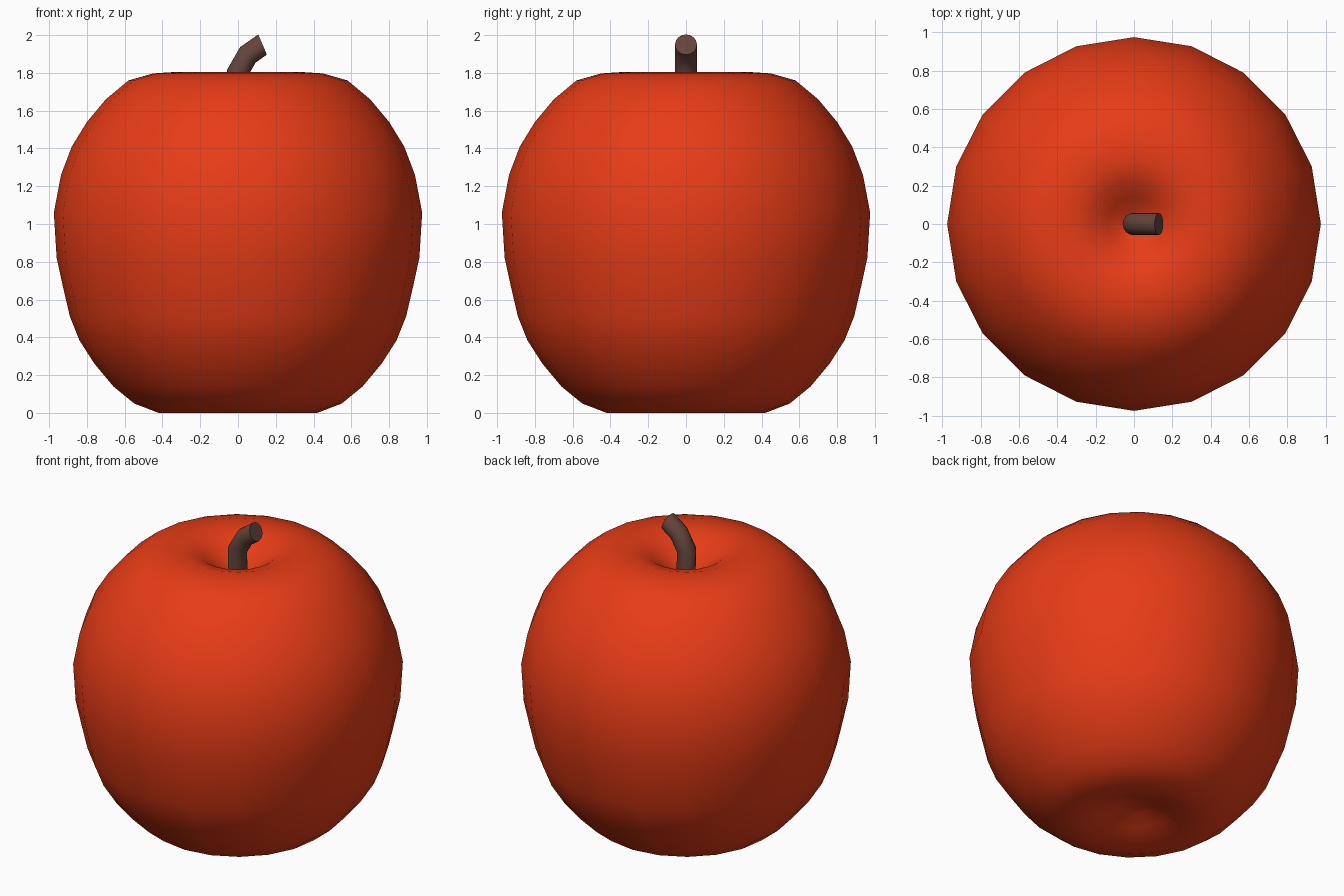
import bpy, bmesh
from math import sin, cos, pi, radians

if "Cube" in bpy.data.objects:
    bpy.data.objects.remove(bpy.data.objects["Cube"])


def finish(name, bm, color, angle):
    bmesh.ops.recalc_face_normals(bm, faces=bm.faces)
    mesh = bpy.data.meshes.new(name)
    bm.to_mesh(mesh)
    bm.free()
    obj = bpy.data.objects.new(name, mesh)
    bpy.context.collection.objects.link(obj)
    mat = bpy.data.materials.new(name + "_colour")
    mat.diffuse_color = (*color, 1)
    mat.use_nodes = True
    mat.node_tree.nodes["Principled BSDF"].inputs["Base Color"].default_value = mat.diffuse_color
    mesh.materials.append(mat)
    bpy.ops.object.select_all(action='DESELECT')
    obj.select_set(True)
    bpy.context.view_layer.objects.active = obj
    bpy.ops.object.shade_smooth_by_angle(angle=radians(angle))
    return obj


def bridge(bm, rings):
    for a, b in zip(rings, rings[1:]):
        n = len(a)
        for i in range(n):
            j = (i + 1) % n
            bm.faces.new((a[i], a[j], b[j], b[i]))


def fan(bm, ring, tip):
    for i in range(len(ring)):
        bm.faces.new((ring[i], ring[(i + 1) % len(ring)], tip))


# Apple body: 20-sided turned profile (radius, height) with a dimple at both ends
profile = [(0.09, 0.085), (0.19, 0.045), (0.30, 0.008), (0.42, 0.0), (0.55, 0.05),
           (0.66, 0.14), (0.76, 0.26), (0.84, 0.385), (0.89, 0.51), (0.925, 0.66),
           (0.96, 0.82), (0.975, 1.06), (0.937, 1.26), (0.88, 1.41), (0.80, 1.54),
           (0.70, 1.66), (0.58, 1.76), (0.45, 1.797), (0.33, 1.805), (0.23, 1.775),
           (0.14, 1.71), (0.06, 1.65)]
bm = bmesh.new()
N = 20
rings = [[bm.verts.new((r * cos(2 * pi * i / N), r * sin(2 * pi * i / N), z))
          for i in range(N)] for r, z in profile]
bridge(bm, rings)
fan(bm, rings[0], bm.verts.new((0, 0, 0.095)))
fan(bm, rings[-1], bm.verts.new((0, 0, 1.63)))
finish("apple_body", bm, (0.8, 0.045, 0.008), 80)

# Stem: tube bending towards +x, path given as (x, z, tilt in degrees)
path = [(0, 1.60, 0), (-0.003, 1.80, 15), (0.052, 1.895, 45), (0.13, 1.95, 67)]
bm = bmesh.new()
M, R = 16, 0.058
rings = []
for x, z, tilt in path:
    t = radians(tilt)
    rings.append([bm.verts.new((x + R * cos(a) * cos(t), R * sin(a), z - R * cos(a) * sin(t)))
                  for a in (2 * pi * i / M for i in range(M))])
bridge(bm, rings)
bm.faces.new(rings[0])
bm.faces.new(rings[-1])
finish("stem", bm, (0.13, 0.06, 0.045), 45)
